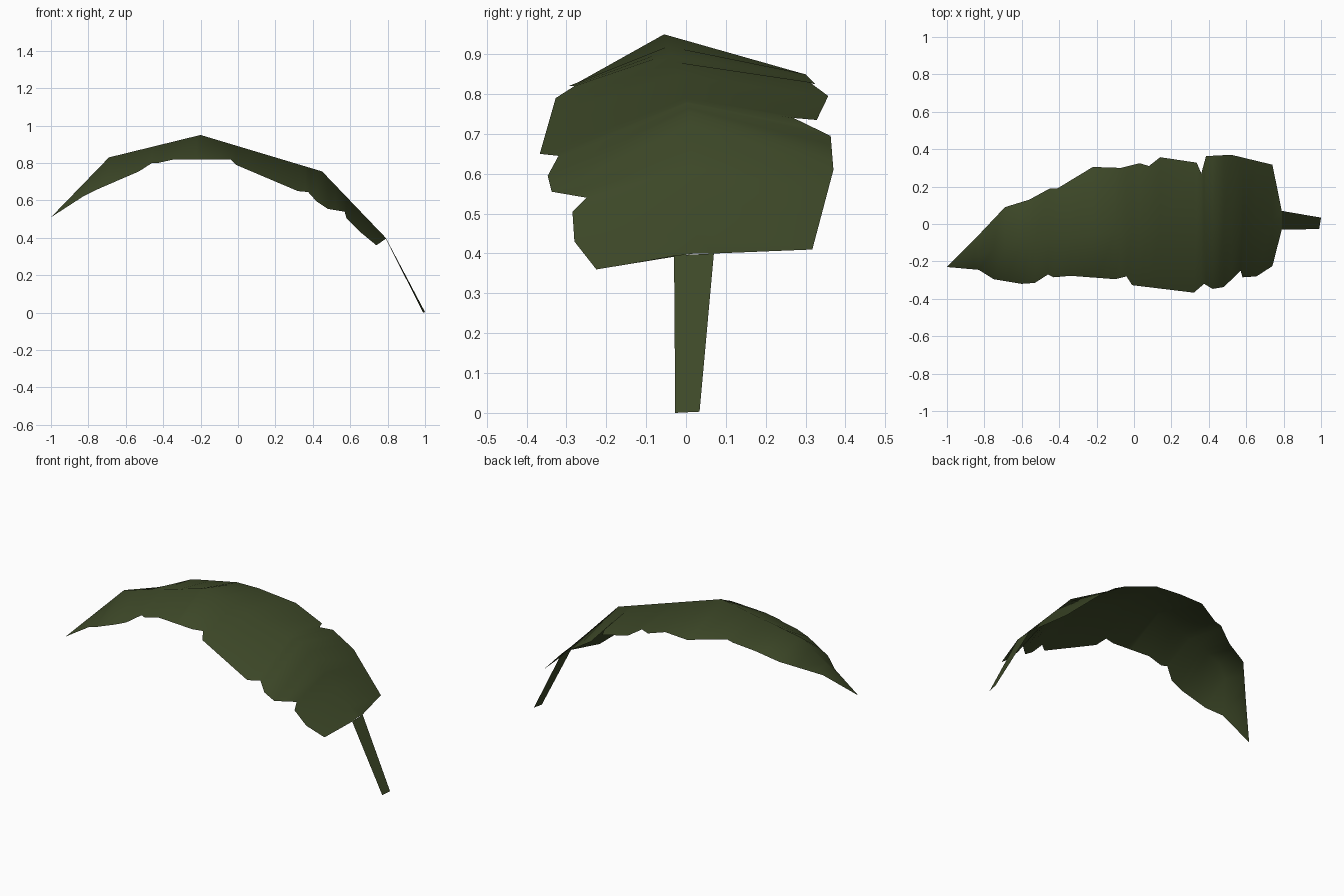
import bpy

if "Cube" in bpy.data.objects:
    bpy.data.objects.remove(bpy.data.objects["Cube"])

green = bpy.data.materials.new("dark_leaf_green")
green.diffuse_color = (0.047, 0.065, 0.021, 1)
green.use_nodes = True
green.node_tree.nodes["Principled BSDF"].inputs["Base Color"].default_value = green.diffuse_color

# Midrib of the arched leaf, from tip to stalk
RIB = [(-1, -.23, .51), (-.69, -.11, .83), (-.2, -.055, .95),
       (.45, .01, .755), (.79, .02, .40)]

# Ragged margins, from tip to stalk
BACK = [(-.86, -.09, .65), (-.69, .09, .755), (-.56, .13, .80), (-.45, .19, .845),
        (-.41, .19, .855), (-.22, .305, .845), (-.07, .30, .85), (.03, .325, .825),
        (.08, .31, .83), (.14, .357, .795), (.335, .328, .735), (.36, .27, .74),
        (.385, .363, .695), (.52, .37, .61), (.74, .317, .41), (.79, .07, .40)]
FRONT = [(-.83, -.245, .62), (-.75, -.295, .66), (-.60, -.32, .725), (-.53, -.315, .755),
         (-.46, -.27, .80), (-.43, -.285, .80), (-.34, -.277, .82), (-.10, -.295, .82),
         (-.04, -.28, .82), (-.01, -.327, .79), (.32, -.367, .65), (.375, -.32, .645),
         (.42, -.347, .595), (.48, -.337, .555), (.57, -.25, .54), (.58, -.285, .505),
         (.655, -.28, .43), (.74, -.225, .36), (.79, -.03, .395)]


def sample(path, x):
    """Point on a path at a given x."""
    for p, q in zip(path, path[1:]):
        if x <= q[0]:
            t = (x - p[0]) / (q[0] - p[0])
            return tuple(a + (b - a) * t for a, b in zip(p, q))
    return path[-1]


def add_mesh(name, verts, faces):
    me = bpy.data.meshes.new(name)
    me.from_pydata(verts, [], faces)
    me.materials.append(green)
    for f in me.polygons:
        f.use_smooth = True
    ob = bpy.data.objects.new(name, me)
    bpy.context.collection.objects.link(ob)
    return ob


# Blade: each cross-section runs from front margin over the rib to back margin
front, back = [RIB[0]] + FRONT, [RIB[0]] + BACK
xs = sorted({p[0] for p in RIB + FRONT + BACK})
verts, faces = [], []
for x in xs:
    verts += [sample(front, x), sample(RIB, x), sample(back, x)]
for i in range(len(xs) - 1):
    a, b = 3 * i, 3 * i + 3
    for k in (0, 1):
        if i == 0:
            faces.append((0, b + k, b + k + 1))
        else:
            faces.append((a + k, b + k, b + k + 1, a + k + 1))
blade = add_mesh("leaf_blade", verts, faces)

# Remove the repeated tip points
import bmesh
bm = bmesh.new()
bm.from_mesh(blade.data)
bmesh.ops.remove_doubles(bm, verts=bm.verts[:], dist=1e-5)
bm.to_mesh(blade.data)
bm.free()

# Stalk: flat tapered strip down to the ground
add_mesh("leaf_stalk",
         [(.79, -.03, .395), (.99, -.027, 0), (1, .034, .003), (.79, .07, .40)],
         [(0, 1, 2, 3)])
